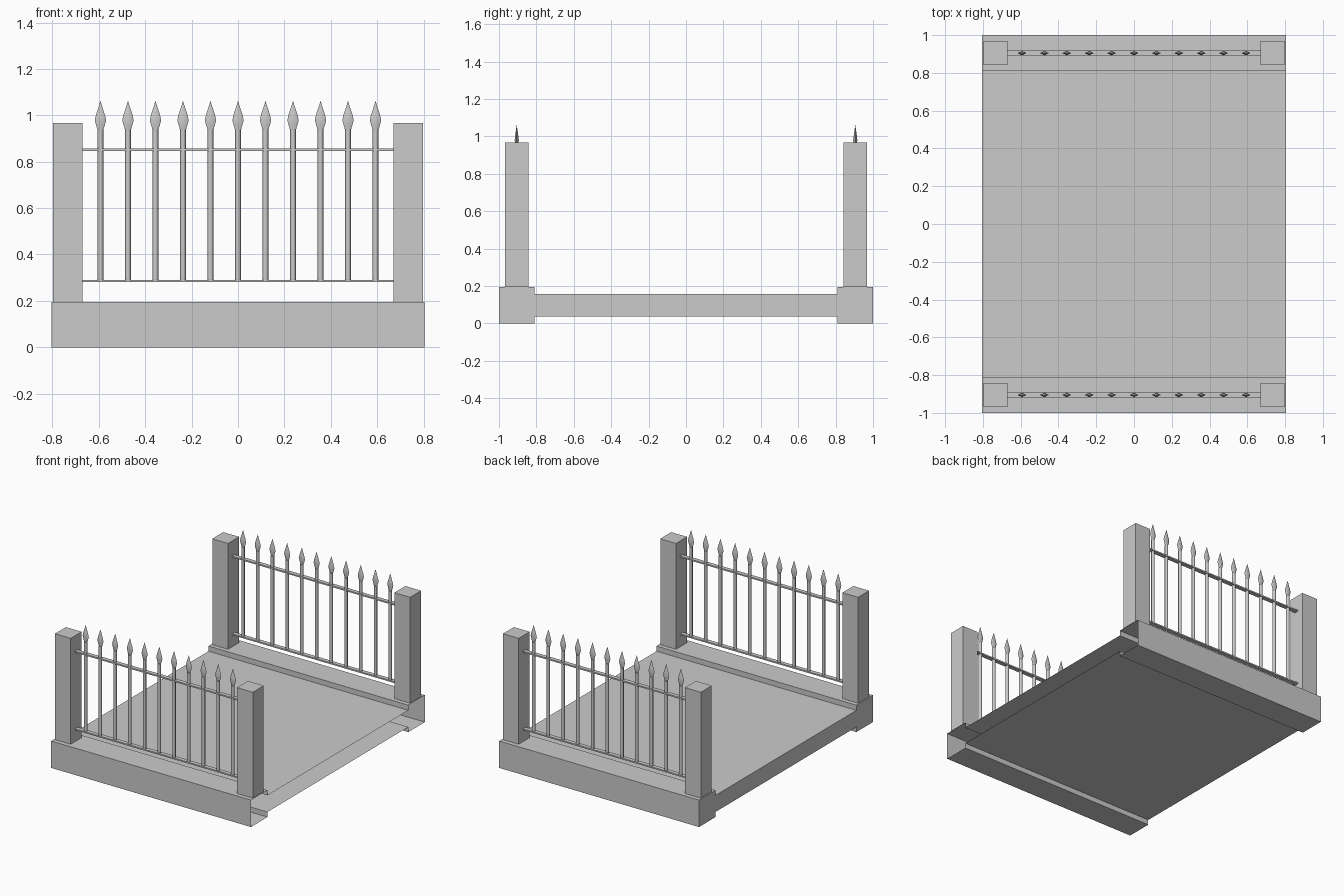
import bpy, bmesh, math
from mathutils import Vector

cube = bpy.data.objects.get("Cube")
if cube:
    bpy.data.objects.remove(cube, do_unlink=True)

stone = bpy.data.materials.new("grey_stone")
stone.use_nodes = True
GREY = (0.6, 0.6, 0.6, 1)
stone.diffuse_color = GREY
stone.node_tree.nodes["Principled BSDF"].inputs["Base Color"].default_value = GREY

HALF_WIDTH = 0.805
FENCE_Y = 0.905
PICKETS = 11
SPACING = 0.1186


def finish(name, bm, smooth=False):
    bmesh.ops.recalc_face_normals(bm, faces=bm.faces)
    mesh = bpy.data.meshes.new(name)
    bm.to_mesh(mesh)
    bm.free()
    mesh.materials.append(stone)
    obj = bpy.data.objects.new(name, mesh)
    bpy.context.collection.objects.link(obj)
    if smooth:
        bpy.ops.object.select_all(action='DESELECT')
        obj.select_set(True)
        bpy.context.view_layer.objects.active = obj
        bpy.ops.object.shade_smooth_by_angle(angle=math.radians(60))
    return obj


def add_box(bm, centre, size):
    verts = bmesh.ops.create_cube(bm, size=1)["verts"]
    bmesh.ops.scale(bm, vec=Vector(size), verts=verts)
    bmesh.ops.translate(bm, vec=Vector(centre), verts=verts)


def add_rings(bm, x, y, rings, sides):
    """Skin a stack of elliptical rings given as (z, x radius, y radius)."""
    loops = []
    for z, rx, ry in rings:
        angles = [2 * math.pi * i / sides for i in range(sides)]
        loops.append([bm.verts.new((x + rx * math.cos(a), y + ry * math.sin(a), z))
                      for a in angles])
    for low, high in zip(loops, loops[1:]):
        for i in range(sides):
            j = (i + 1) % sides
            bm.faces.new((low[i], low[j], high[j], high[i]))
    bm.faces.new(loops[0][::-1])
    bm.faces.new(loops[-1])


# Deck and raised kerbs: one profile swept across, with the +x end left open
half = [(-1, 0), (-0.81, 0), (-0.81, 0.037), (-0.81, 0.158), (-0.81, 0.196), (-1, 0.196)]
profile = half[:3] + [(-y, z) for y, z in half[2::-1]]
profile += [(-y, z) for y, z in half[:2:-1]] + half[3:]
bm = bmesh.new()
left = [bm.verts.new((HALF_WIDTH, y, z)) for y, z in profile]
right = [bm.verts.new((-HALF_WIDTH, y, z)) for y, z in profile]
for i in range(len(profile)):
    j = (i + 1) % len(profile)
    bm.faces.new((left[i], left[j], right[j], right[i]))
bm.faces.new(right)
finish("deck_and_kerbs", bm)

# Spearhead outline: height and half width
HEAD = [(0.932, 0.011), (0.955, 0.018), (0.978, 0.0245), (1.0, 0.020),
        (1.03, 0.010), (1.061, 0.0005)]

for side, label in ((-1, "front"), (1, "back")):
    y = side * FENCE_Y

    # Square posts at both ends of the fence
    for sx, end in ((1, "left"), (-1, "right")):
        bm = bmesh.new()
        add_box(bm, (sx * 0.7335, y, 0.5815), (0.127, 0.126, 0.771))
        finish(f"{label}_{end}_post", bm)

    # Flat rails between the posts
    for z, level in ((0.286, "lower"), (0.851, "upper")):
        bm = bmesh.new()
        add_box(bm, (0, y, z), (1.34, 0.03, 0.01))
        finish(f"{label}_{level}_rail", bm)

    # Round pickets topped by flattened spearheads
    rods, heads = bmesh.new(), bmesh.new()
    for n in range(PICKETS):
        x = (n - (PICKETS - 1) / 2) * SPACING
        add_rings(rods, x, y, [(0.286, 0.012, 0.012), (0.94, 0.012, 0.012)], 8)
        add_rings(heads, x, y, [(z, r, r * 0.45) for z, r in HEAD], 4)
    finish(f"{label}_pickets", rods, smooth=True)
    finish(f"{label}_spearheads", heads, smooth=True)
